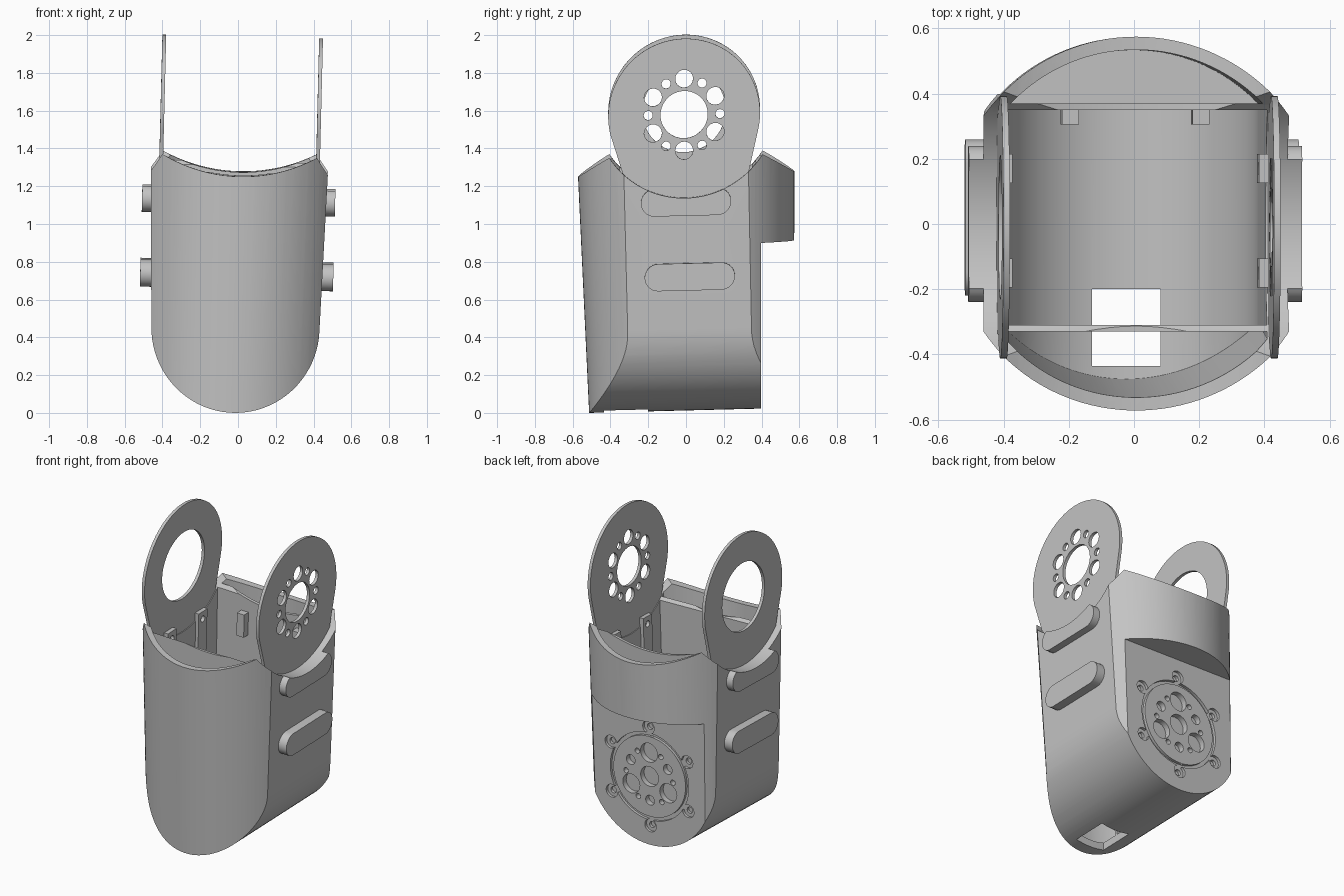
import bpy, bmesh, math
from mathutils import Matrix

if "Cube" in bpy.data.objects:
    bpy.data.objects.remove(bpy.data.objects["Cube"])

grey = bpy.data.materials.new("light grey")
grey.diffuse_color = (0.55, 0.55, 0.55, 1)
grey.use_nodes = True
grey.node_tree.nodes["Principled BSDF"].inputs["Base Color"].default_value = grey.diffuse_color


def make(name, rings):
    """Loft closed rings of 3D points into a capped solid."""
    bm = bmesh.new()
    loops = [[bm.verts.new(p) for p in r] for r in rings]
    n = len(rings[0])
    for a, b in zip(loops, loops[1:]):
        for i in range(n):
            bm.faces.new((a[i], a[(i + 1) % n], b[(i + 1) % n], b[i]))
    bm.faces.new(loops[0])
    bm.faces.new(loops[-1])
    bmesh.ops.recalc_face_normals(bm, faces=bm.faces)
    me = bpy.data.meshes.new(name)
    bm.to_mesh(me)
    bm.free()
    me.materials.append(grey)
    ob = bpy.data.objects.new(name, me)
    bpy.context.collection.objects.link(ob)
    return ob


def prism(name, pts, axis, lo, hi):
    """Extrude a 2D outline along the x, y or z axis."""
    put = {"x": lambda p, t: (t, p[0], p[1]),
           "y": lambda p, t: (p[0], t, p[1]),
           "z": lambda p, t: (p[0], p[1], t)}[axis]
    return make(name, [[put(p, t) for p in pts] for t in (lo, hi)])


def arc(cx, cy, r, a0=0, a1=360, n=48):
    full = a1 - a0 == 360
    angs = [math.radians(a0 + (a1 - a0) * i / (n if full else n - 1)) for i in range(n)]
    return [(cx + r * math.cos(a), cy + r * math.sin(a)) for a in angs]


def box(name, x0, x1, y0, y1, z0, z1):
    return prism(name, [(x0, y0), (x1, y0), (x1, y1), (x0, y1)], "z", z0, z1)


def boolean(ob, cutter, op="DIFFERENCE"):
    mod = ob.modifiers.new("cut", "BOOLEAN")
    mod.operation, mod.solver, mod.object = op, "EXACT", cutter
    dg = bpy.context.evaluated_depsgraph_get()
    me = bpy.data.meshes.new_from_object(ob.evaluated_get(dg))
    ob.modifiers.clear()
    ob.data = me
    bpy.data.objects.remove(cutter)
    return ob


def u_shape(r, w_top, bottom):
    """Flat sides with a round bottom."""
    return arc(0, bottom + r, r, 180, 360, 40) + [(w_top, 1.5), (-w_top, 1.5)]


def cone(off):
    """Slightly tapering round envelope, shrunk by off."""
    return make("cone", [[(x, y, z) for x, y in arc(0, cy, r - off, n=128)]
                         for cy, r, z in ((0.03, 0.54, -0.05), (-0.005, 0.58, 1.55))])


# Housing: round envelope crossed with a U-shaped block
shell = prism("housing", u_shape(0.445, 0.475, 0.013), "y", -0.8, 0.8)
boolean(shell, cone(0), "INTERSECT")
boolean(shell, box("back_flat", -1, 1, 0.398, 1, -1, 0.90))

# Long rounded pads on both sides
for s in (-1, 1):
    for cy, cz in ((0.0, 1.128), (0.02, 0.732)):
        pts = arc(cy + 0.167, cz, 0.072, -90, 90, 16) + arc(cy - 0.167, cz, 0.072, 90, 270, 16)
        pad = prism("pad", pts, "x", *sorted((s * 0.43, s * 0.511)))
        boolean(shell, pad, "UNION")

# Cavities: main bay, front gap, rear pocket
inner = u_shape(0.395, 0.402, 0.06)
boolean(shell, prism("bay", inner, "y", -0.31, 0.35))
boolean(shell, boolean(prism("front_gap", inner, "y", -0.9, -0.33), cone(0.04), "INTERSECT"))
boolean(shell, boolean(box("rear_pocket", -0.4, 0.4, 0.37, 0.9, 0.94, 1.5), cone(0.04), "INTERSECT"))

# Curved top edge and round clearance around the side plates
boolean(shell, prism("top_cut", arc(0, 2.115, 0.85, n=128), "y", -1, 1))
boolean(shell, prism("side_cut", arc(0, 1.634, 0.484, n=96), "x", -1, 1))

# Cable opening in the floor
boolean(shell, box("cable_hole", -0.105, 0.105, -0.435, -0.2, -0.1, 0.13))

# Output wheel on the back: ring groove, screw tabs, holes
CZ = 0.46


def polar(r, deg):
    a = math.radians(deg)
    return r * math.cos(a), CZ + r * math.sin(a)


groove = prism("groove", arc(0, CZ, 0.285, n=64), "y", 0.38, 0.45)
for k in range(6):
    tab = prism("tab", arc(*polar(0.32, 90 + 60 * k), 0.042, n=20), "y", 0.38, 0.45)
    boolean(groove, tab, "UNION")
boolean(groove, prism("core", arc(0, CZ, 0.262, n=64), "y", 0.3, 0.5))
boolean(shell, groove)
holes = [((0, CZ), 0.065)]
holes += [(polar(0.155, 90 + 120 * k), 0.062) for k in range(3)]
holes += [(polar(0.155, 30 + 120 * k), 0.032) for k in range(3)]
holes += [(polar(0.17, 60 + 60 * k), 0.017) for k in range(6)]
holes += [(polar(0.32, 90 + 60 * k), 0.02) for k in range(6)]
for c, r in holes:
    boolean(shell, prism("hole", arc(*c, r, n=20), "y", 0.362, 0.45))

# Side plates: round head on a neck that runs down into the housing
PC = (-0.01, 1.59)
outline = arc(*PC, 0.402, -14, 194, 72) + [(-0.33, 1.27), (-0.33, 0.9), (0.33, 0.9), (0.33, 1.27)]
left = prism("left_plate", outline, "x", -0.425, -0.405)
right = prism("right_plate", outline, "x", 0.405, 0.425)
boolean(left, prism("bearing_hole", arc(*PC, 0.22, n=64), "x", -1, 0))
boolean(right, prism("hub_hole", arc(*PC, 0.125), "x", 0, 1))
for k in range(12):
    a = math.radians(90 + 30 * k)
    c = (PC[0] + 0.19 * math.cos(a), PC[1] + 0.19 * math.sin(a))
    r = 0.024 if k % 2 else 0.047
    boolean(right, prism("bolt_hole", arc(*c, r, n=24), "x", 0, 1))

# Mounting lugs inside the bay
parts = [shell, left, right]
for s in (-1, 1):
    parts.append(box("rear_lug", s * 0.2 - 0.026, s * 0.2 + 0.026, 0.305, 0.36, 1.05, 1.2))
    for y in (-0.15, 0.17):
        x0, x1 = sorted((s * 0.378, s * 0.41))
        lug = box("side_lug", x0, x1, y - 0.045, y + 0.045, 0.95, 1.22)
        boolean(lug, prism("screw_hole", arc(y, 1.17, 0.02, n=16), "x", -1, 1))
        parts.append(lug)

# Slight lean of the whole assembly, then smooth shading
lean = Matrix(((1, 0, 0.025, -0.025), (0, 1, 0, 0), (-0.025, 0.025, 1, 0), (0, 0, 0, 1)))
for ob in parts:
    ob.data.transform(lean)
    bpy.ops.object.select_all(action="DESELECT")
    ob.select_set(True)
    bpy.context.view_layer.objects.active = ob
    bpy.ops.object.shade_smooth_by_angle(angle=math.radians(25))
